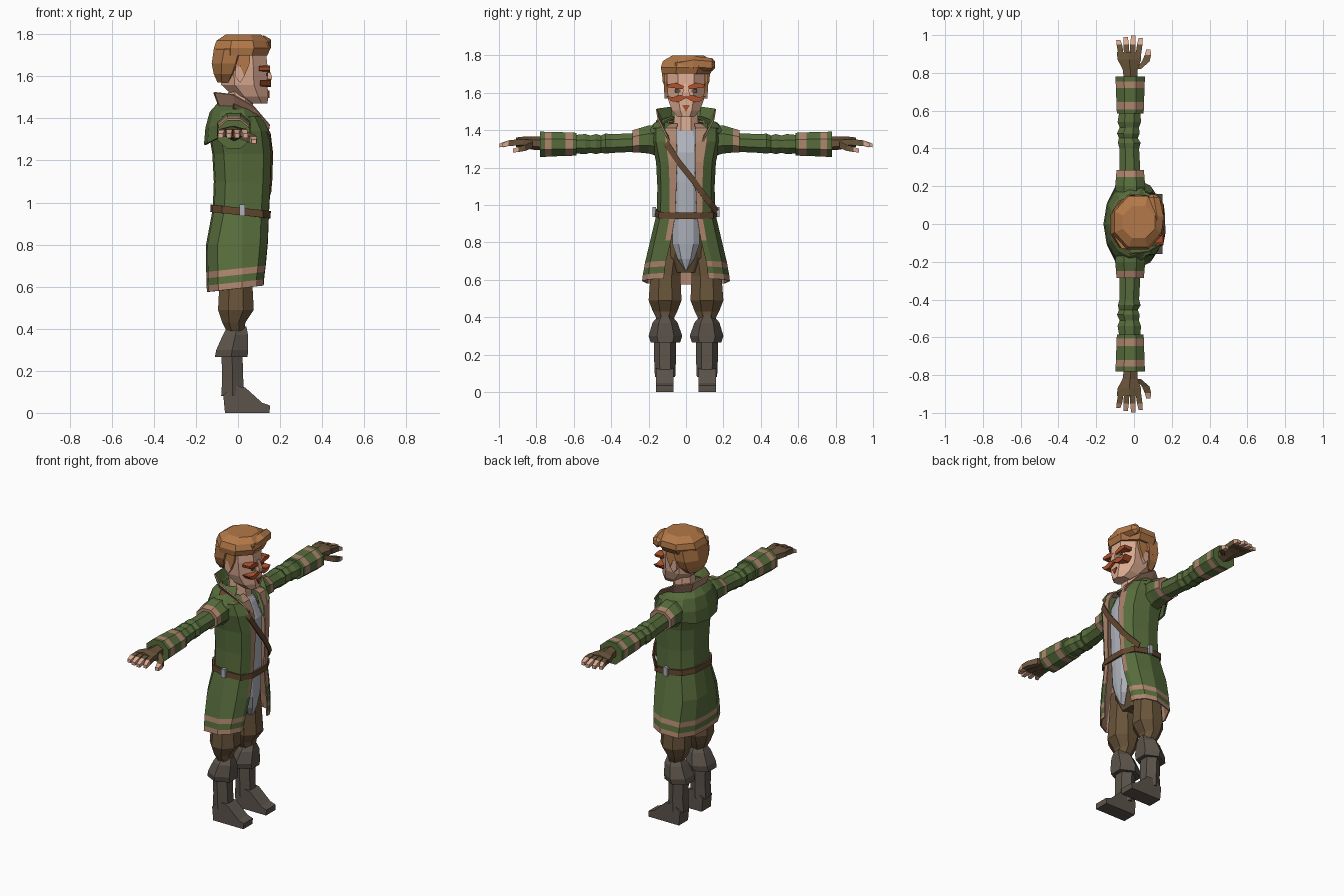
import bpy, bmesh, math
from mathutils import Vector


def material(name, r, g, b):
    m = bpy.data.materials.new(name)
    m.diffuse_color = (r, g, b, 1)
    return m


GREEN = material("coat green", .095, .15, .045)
TAN = material("trim tan", .42, .235, .155)
HAIR = material("hair ginger", .45, .19, .065)
SKIN = material("skin", .70, .40, .28)
BROWN = material("trouser brown", .14, .088, .042)
BOOT = material("boot grey", .105, .088, .07)
SHIRT = material("shirt grey", .42, .44, .49)
RED = material("beard red", .42, .085, .025)
BELT = material("belt leather", .12, .062, .028)


def finish(name, bm, mats, mirror, thick):
    if mirror:
        d = bmesh.ops.duplicate(bm, geom=bm.verts[:] + bm.edges[:] + bm.faces[:])
        vs = [e for e in d["geom"] if isinstance(e, bmesh.types.BMVert)]
        bmesh.ops.scale(bm, vec=(1, -1, 1), verts=vs)
        fs = [e for e in d["geom"] if isinstance(e, bmesh.types.BMFace)]
        bmesh.ops.reverse_faces(bm, faces=fs)
    bmesh.ops.remove_doubles(bm, verts=bm.verts[:], dist=.0004)
    bmesh.ops.recalc_face_normals(bm, faces=bm.faces[:])
    me = bpy.data.meshes.new(name)
    bm.to_mesh(me)
    bm.free()
    for m in mats:
        me.materials.append(m)
    ob = bpy.data.objects.new(name, me)
    bpy.context.collection.objects.link(ob)
    if thick:
        s = ob.modifiers.new("thickness", 'SOLIDIFY')
        s.thickness, s.offset = thick, -1
        s.material_offset = s.material_offset_rim = 1
    return ob


def loft(name, rows, mats, rule=lambda i, j: 0, closed=False, mirror=False, thick=0):
    """Skin rows of points; rule picks the material from row i and column j."""
    bm = bmesh.new()
    vs = [[bm.verts.new(p) for p in r] for r in rows]
    n = len(rows[0])
    for i in range(len(rows) - 1):
        for j in range(n if closed else n - 1):
            k = (j + 1) % n
            f = bm.faces.new((vs[i][j], vs[i][k], vs[i + 1][k], vs[i + 1][j]))
            f.material_index = rule(i, j)
    if closed:
        bm.faces.new(vs[0]).material_index = rule(0, 0)
        bm.faces.new(vs[-1]).material_index = rule(len(rows) - 2, 0)
    return finish(name, bm, mats, mirror, thick)


def tube(name, axis, stations, mats, n=8, rule=lambda i, j: 0, mirror=False):
    """Stations are (position, centre a, centre b, radius a, radius b)."""
    rows = []
    k = 1 / math.cos(math.pi / n)
    for t, a, b, ra, rb in stations:
        row = []
        for j in range(n):
            w = math.tau * (j + .5) / n
            u, v = a + ra * k * math.cos(w), b + rb * k * math.sin(w)
            row.append((u, v, t) if axis == 'Z' else (u, t, v))
        rows.append(row)
    return loft(name, rows, mats, rule, True, mirror)


def extrude(name, outline, y0, y1, mat, mirror=True):
    rows = [[(x, y, z) for x, z in outline] for y in (y0, y1)]
    return loft(name, rows, [mat], closed=True, mirror=mirror)


def plate(name, outline, x0, x1, mat, mirror=True):
    rows = [[(x, y, z) for y, z in outline] for x in (x0, x1)]
    return loft(name, rows, [mat], closed=True, mirror=mirror)


# Boots, with flared cuffs
extrude("foot", [(-.062, 0), (.15, 0), (.152, .035), (.115, .048), (.035, .12),
                 (-.02, .13), (-.07, .085)], .068, .16, BOOT)
tube("boot_shaft", 'Z', [(.08, -.025, .112, .055, .047), (.16, -.025, .112, .05, .05),
                         (.32, -.03, .112, .05, .052)], [BOOT], 6, mirror=True)
tube("boot_cuff", 'Z', [(.265, -.032, .11, .078, .068), (.30, -.028, .11, .075, .078),
                        (.37, -.012, .112, .06, .058), (.41, -.005, .112, .045, .03)],
     [BOOT], 6, mirror=True)

# Baggy trousers
tube("trouser_leg", 'Z', [(.38, -.01, .112, .04, .04), (.43, -.02, .112, .055, .065),
                          (.49, -.01, .112, .085, .088), (.62, -.01, .11, .078, .08),
                          (.78, -.01, .09, .08, .08)], [BROWN], 8, mirror=True)
tube("trouser_hips", 'Z', [(.64, -.01, 0, .06, .09), (.72, -.01, 0, .095, .14),
                           (.95, .01, 0, .09, .12)], [BROWN])


# Coat shell, open at the front
def section(z, xb, xf, w, g, t, d):
    pts = [(xb, 0), (xb + .008, .5 * w), (xb + .055, .9 * w), (.02, w),
           (xf - .035, .87 * w), (xf, max(g + t, .45 * w)), (xf + .002, g)]
    return [(x, y, z + d * (x - xb) / (xf - xb)) for x, y in pts]


coat = [(.575, -.148, .12, .235, .12, .03, .03), (.605, -.149, .122, .231, .116, .03, .03),
        (.64, -.15, .126, .225, .112, .03, .03), (.67, -.151, .13, .22, .107, .03, .03),
        (.80, -.152, .14, .192, .08, .03, .01), (.97, -.12, .145, .157, .058, .03, -.03),
        (1.10, -.115, .153, .153, .052, .035, -.01), (1.23, -.122, .157, .16, .048, .045, 0),
        (1.34, -.14, .145, .185, .05, .06, 0), (1.41, -.13, .115, .185, .05, .06, 0),
        (1.455, -.09, .07, .11, .045, .03, -.02)]
loft("coat", [section(*c) for c in coat], [GREEN, TAN],
     lambda i, j: int(i in (0, 2) or (j == 5 and i > 3)), mirror=True, thick=.008)

# Shirt front tapering to a point
shirt = [(.65, .105, .005), (.71, .122, .045), (.79, .132, .072), (.95, .14, .072),
         (1.12, .145, .075), (1.28, .14, .08), (1.37, .10, .075), (1.42, .06, .06)]
loft("shirt", [[(x, 0, z), (x - .004, w * .55, z), (x - .03, w, z)] for z, x, w in shirt],
     [SHIRT], mirror=True, thick=.008)

# Shoulder cape and turned-up collar
cape = [(1.475, .075, .085, 0), (1.44, .115, .17, .01), (1.385, .135, .215, .03),
        (1.345, .142, .22, .07)]
loft("shoulder_cape", [[(-.02 - rx * math.cos(a), ry * math.sin(a), z - drop * math.cos(a))
                        for a in (0, .5, 1.0, 1.5, 2.0, 2.4)] for z, rx, ry, drop in cape],
     [GREEN], mirror=True, thick=.01)
loft("collar", [[(-.075, 0, 1.43), (-.07, .07, 1.43), (0, .10, 1.42), (.075, .08, 1.38),
                 (.135, .055, 1.27)],
                [(-.11, 0, 1.525), (-.105, .08, 1.525), (-.02, .155, 1.515),
                 (.075, .145, 1.46), (.152, .10, 1.37)]],
     [GREEN, TAN], mirror=True, thick=.008)

# Sleeves with shoulder trim, elbow folds and striped cuffs
tube("sleeve_cap", 'Y', [(.13, -.02, 1.34, .07, .085), (.20, -.02, 1.35, .08, .075),
                         (.25, -.02, 1.345, .075, .065), (.285, -.02, 1.34, .073, .06)],
     [GREEN, TAN], 8, lambda i, j: int(i == 2), True)
tube("sleeve", 'Y', [(.25, -.02, 1.335, .055, .05), (.40, -.025, 1.328, .052, .05),
                     (.43, -.025, 1.328, .06, .054), (.455, -.03, 1.325, .05, .046),
                     (.48, -.03, 1.325, .06, .054), (.51, -.025, 1.325, .051, .046),
                     (.54, -.025, 1.325, .062, .054), (.60, -.022, 1.325, .055, .048)],
     [GREEN], 8, mirror=True)
tube("sleeve_cuff", 'Y', [(.585, -.02, 1.325, .07, .06), (.605, -.02, 1.325, .072, .062),
                          (.645, -.02, 1.325, .073, .063), (.72, -.02, 1.325, .076, .066),
                          (.755, -.02, 1.324, .077, .067), (.78, -.02, 1.324, .077, .068)],
     [GREEN, TAN], 8, lambda i, j: int(i in (1, 3)), True)

# Gloved hands with bare fingertips
tube("palm", 'Y', [(.76, -.018, 1.328, .035, .032), (.82, -.02, 1.33, .04, .03),
                   (.87, -.025, 1.335, .062, .026), (.91, -.028, 1.335, .063, .022)],
     [BROWN], 6, mirror=True)
for i in range(4):
    x = -.068 + .03 * i
    reach = (.975, .99, .998, .985)[i]
    splay = (i - 1.6) * .006
    tube(f"finger_{i + 1}", 'Y', [(.89, x, 1.335, .0145, .017),
                                  (.95, x + splay, 1.33, .0145, .015),
                                  (reach, x + splay * 1.6, 1.318, .011, .010)],
         [BROWN, SKIN], 4, lambda i, j: int(i == 1), True)
tube("thumb", 'Y', [(.82, .02, 1.322, .016, .018), (.86, .062, 1.305, .02, .016),
                    (.895, .074, 1.297, .017, .014), (.925, .076, 1.29, .011, .010)],
     [BROWN, SKIN], 4, lambda i, j: int(i == 2), True)

# Neck, head, ears and nose
tube("neck", 'Z', [(1.36, .01, 0, .07, .07), (1.54, .01, 0, .055, .06)], [SKIN])
tube("head", 'Z', [(1.47, .095, 0, .045, .045), (1.505, .062, 0, .082, .075),
                   (1.56, .03, 0, .11, .095), (1.65, .025, 0, .115, .102),
                   (1.74, .02, 0, .11, .10)], [SKIN])
extrude("ear", [(.01, 1.57), (.03, 1.60), (.035, 1.645), (-.01, 1.65), (-.015, 1.60)],
        .095, .115, SKIN)
tube("nose", 'Z', [(1.582, .142, 0, .018, .02), (1.60, .143, 0, .018, .018),
                   (1.65, .135, 0, .008, .01)], [SKIN], 4)

# Hair: back, swept top and sideburns
tube("hair_back", 'Z', [(1.57, -.062, 0, .035, .07), (1.61, -.055, 0, .06, .105),
                        (1.66, -.045, 0, .08, .125), (1.73, -.03, 0, .085, .13)], [HAIR])
tube("hair_top", 'Z', [(1.70, .015, 0, .125, .128), (1.735, .02, .008, .135, .143),
                       (1.77, .02, .012, .122, .135), (1.798, .025, .01, .085, .085)], [HAIR])
extrude("sideburn", [(.03, 1.60), (.055, 1.66), (.06, 1.72), (-.05, 1.72), (-.05, 1.64),
                     (.01, 1.65)], .095, .118, HAIR)
tube("quiff", 'Y', [(-.06, .115, 1.745, .03, .02), (.04, .122, 1.755, .035, .035),
                    (.14, .105, 1.75, .03, .03), (.156, .10, 1.75, .012, .015)], [HAIR], 6)

# Brows, eyes, moustache and chin tuft
plate("brow", [(.012, 1.618), (.095, 1.628), (.10, 1.645), (.05, 1.652), (.012, 1.635)],
      .10, .152, RED)
plate("eye", [(.03, 1.602), (.06, 1.602), (.06, 1.616), (.03, 1.616)], .135, .142, BOOT)
plate("moustache", [(0, 1.572), (.04, 1.55), (.08, 1.555), (.105, 1.582), (.07, 1.576),
                    (.03, 1.588), (0, 1.585)], .105, .156, RED)
plate("chin_tuft", [(-.02, 1.532), (0, 1.498), (.02, 1.532)], .12, .15, RED, False)

# Belt with side buckles
belt = [(.955, -.132, .153, .168, 0, .07, -.03), (.99, -.13, .154, .167, 0, .07, -.03)]
loft("belt", [section(*b) for b in belt], [BELT], mirror=True, thick=.012)
extrude("side_buckle", [(.008, .935), (.034, .935), (.034, .99), (.008, .99)], .16, .18, SHIRT)

# Diagonal chest strap
path = [(-.02, -.15, 1.46), (.09, -.14, 1.41), (.155, -.10, 1.32), (.166, -.04, 1.23),
        (.164, .04, 1.13), (.158, .09, 1.06), (.14, .13, 1.01), (.10, .165, .965)]
side = Vector((0, .011, .011))
loft("chest_strap", [[Vector(p) - side, Vector(p) + side] for p in path], [BELT], thick=.008)
